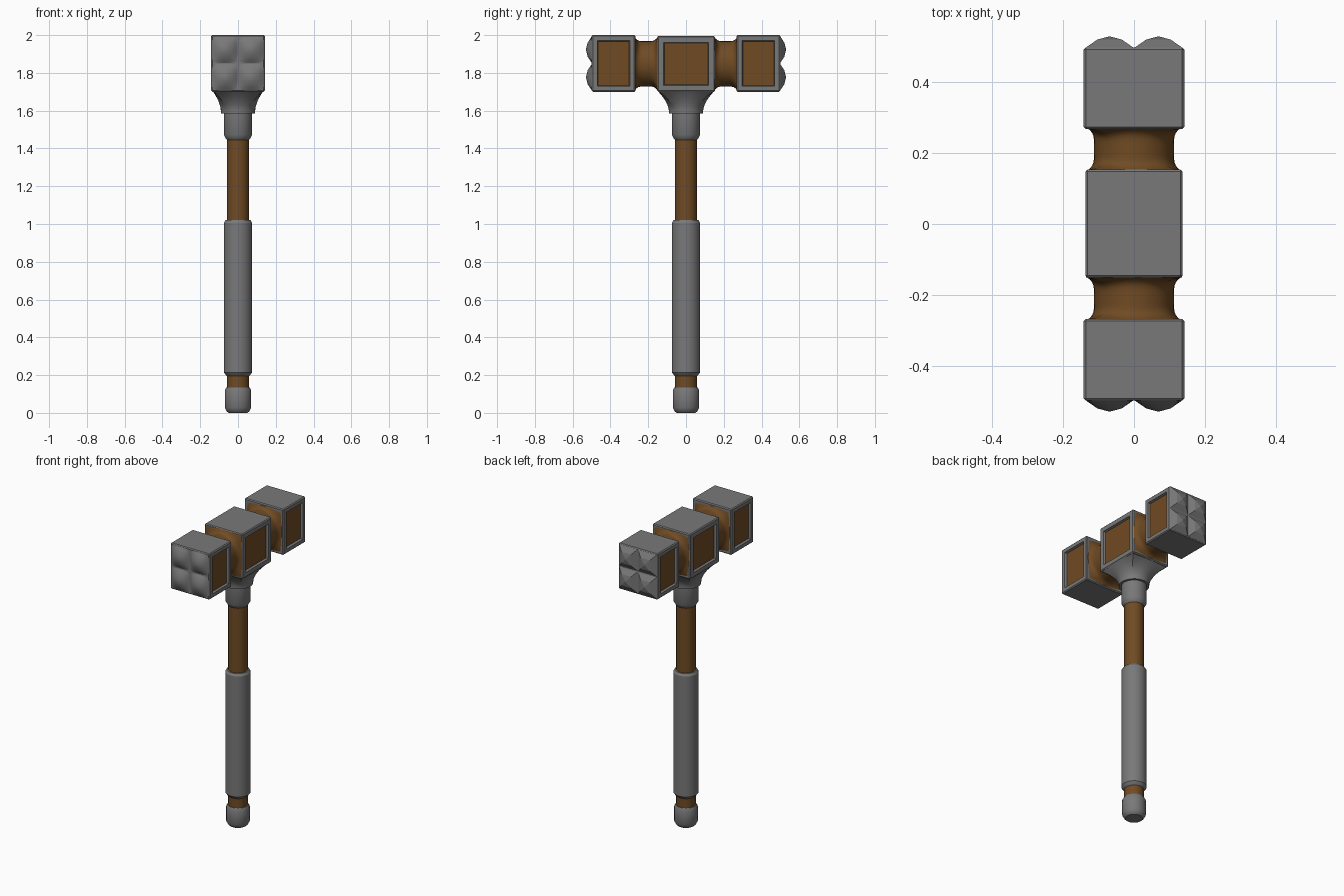
import bpy, bmesh
from math import cos, sin, pi, radians
from mathutils import Vector

cube = bpy.data.objects.get("Cube")
if cube:
    bpy.data.objects.remove(cube, do_unlink=True)


def material(name, rgb):
    m = bpy.data.materials.new(name)
    m.use_nodes = True
    m.diffuse_color = (*rgb, 1)
    m.node_tree.nodes["Principled BSDF"].inputs["Base Color"].default_value = (*rgb, 1)
    return m


STEEL = material("grey steel", (0.19, 0.19, 0.19))
WOOD = material("brown wood", (0.16, 0.07, 0.017))
MID = 1.85  # height of the head axis


def finish(name, bm, mats, angle=30):
    bmesh.ops.recalc_face_normals(bm, faces=bm.faces)
    mesh = bpy.data.meshes.new(name)
    bm.to_mesh(mesh)
    bm.free()
    for m in mats:
        mesh.materials.append(m)
    ob = bpy.data.objects.new(name, mesh)
    bpy.context.collection.objects.link(ob)
    bpy.ops.object.select_all(action='DESELECT')
    ob.select_set(True)
    bpy.context.view_layer.objects.active = ob
    bpy.ops.object.shade_smooth_by_angle(angle=radians(angle))
    return ob


def loft(name, rings, place, mat, n=32):
    """Rings are (position, half a, half b, squareness); place maps a, b, position to xyz."""
    bm = bmesh.new()
    loops = []
    for pos, ha, hb, sq in rings:
        loop = []
        for i in range(n):
            c, s = cos(2 * pi * i / n), sin(2 * pi * i / n)
            k = 1 + sq * (1 / max(abs(c), abs(s)) - 1)
            loop.append(bm.verts.new(place(ha * c * k, hb * s * k, pos)))
        loops.append(loop)
    for lo, hi in zip(loops, loops[1:]):
        for i in range(n):
            j = (i + 1) % n
            bm.faces.new((lo[i], lo[j], hi[j], hi[i]))
    bm.faces.new(loops[0])
    bm.faces.new(loops[-1])
    return finish(name, bm, [mat])


def upright(a, b, p):
    return (a, b, p)


def turned(name, profile, mat):
    loft(name, [(z, r, r, 0) for z, r in profile], upright, mat)


# Handle, from the pommel upwards
turned("pommel", [(0, .05), (.008, .06), (.027, .07), (.12, .07), (.135, .062)], STEEL)
turned("shaft", [(.1, .058), (1.5, .058)], WOOD)
turned("grip", [(.195, .058), (.2, .064), (.215, .075), (1.005, .075), (1.02, .066)], STEEL)
turned("neck_ring", [(1.445, .058), (1.45, .063), (1.472, .075), (1.6, .075)], STEEL)

# Collar flaring from a round ring to the square underside of the head
flare = [(1.585, .09, .09, 0), (1.6, .091, .091, 0)]
for i in range(1, 9):
    t = i / 8
    flare.append((1.6 + .105 * t, .091 + .044 * t ** 1.7, .091 + .06 * t ** 1.7, t ** 1.5))
loft("head_collar", flare, upright, STEEL)


# Head blocks with a sunken wooden panel on both sides
def block(name, half_x, y0, y1, z1, rim):
    bm = bmesh.new()
    bmesh.ops.create_cube(bm, size=1)
    for v in bm.verts:
        v.co = Vector((v.co.x * 2 * half_x, (y0 + y1) / 2 + v.co.y * (y1 - y0),
                       (1.7 + z1) / 2 + v.co.z * (z1 - 1.7)))
    bmesh.ops.bevel(bm, geom=bm.edges[:], offset=.006, segments=1, affect='EDGES')
    bm.normal_update()
    sides = [f for f in bm.faces if abs(f.normal.x) > .99]
    bmesh.ops.inset_individual(bm, faces=sides, thickness=rim - .012)
    bmesh.ops.inset_individual(bm, faces=sides, thickness=.006, depth=-.014)
    for f in sides:
        f.material_index = 1
    finish(name, bm, [STEEL, WOOD])


# Striking face: four bumps, faceted on the back and cushioned on the front
def bump(u):
    u = abs(u) * 2 % 2  # 0..2 over one bump
    u = 1 - abs(u - 1)
    return min(u * 1.45, .725 + (u - .5) * .55)


def striking_face(name, side):
    bm = bmesh.new()
    bmesh.ops.create_grid(bm, x_segments=16, y_segments=16, size=1)
    for v in bm.verts:
        u, w = bump(v.co.x), bump(v.co.y)
        h = min(u, w) if side > 0 else u * w
        v.co = Vector((v.co.x * .138, side * (.497 + .033 * h), MID + v.co.y * .146))
    bmesh.ops.triangulate(bm, faces=bm.faces[:], quad_method='LONG_EDGE')
    bm.normal_update()
    if sum(f.normal.y for f in bm.faces) * side < 0:
        bmesh.ops.reverse_faces(bm, faces=bm.faces[:])
    # Close the back so that the plate is solid
    rim = [e for e in bm.edges if e.is_boundary]
    new = bmesh.ops.extrude_edge_only(bm, edges=rim)["geom"]
    for v in new:
        if isinstance(v, bmesh.types.BMVert):
            v.co.y -= side * .01
    bmesh.ops.holes_fill(bm, edges=[e for e in bm.edges if e.is_boundary], sides=0)
    finish(name, bm, [STEEL], 12 if side > 0 else 25)


block("centre_block", .137, -.152, .154, 1.995, .051)
for side, word in ((-1, "front"), (1, "back")):
    y0, y1 = sorted((side * .268, side * .499))
    block(word + "_block", .142, y0, y1, 2.0, .045)
    striking_face(word + "_striking_face", side)

    # Wooden waist: square where it meets the blocks, round between them
    waist = []
    for i in range(17):
        t = i / 16
        e = abs(2 * t - 1) ** 5
        waist.append((side * (.15 + .122 * t), .113 + .021 * e, .12 + .024 * e, e))
    loft(word + "_waist", waist, lambda a, b, p: (a, p, MID - .002 + b), WOOD)
